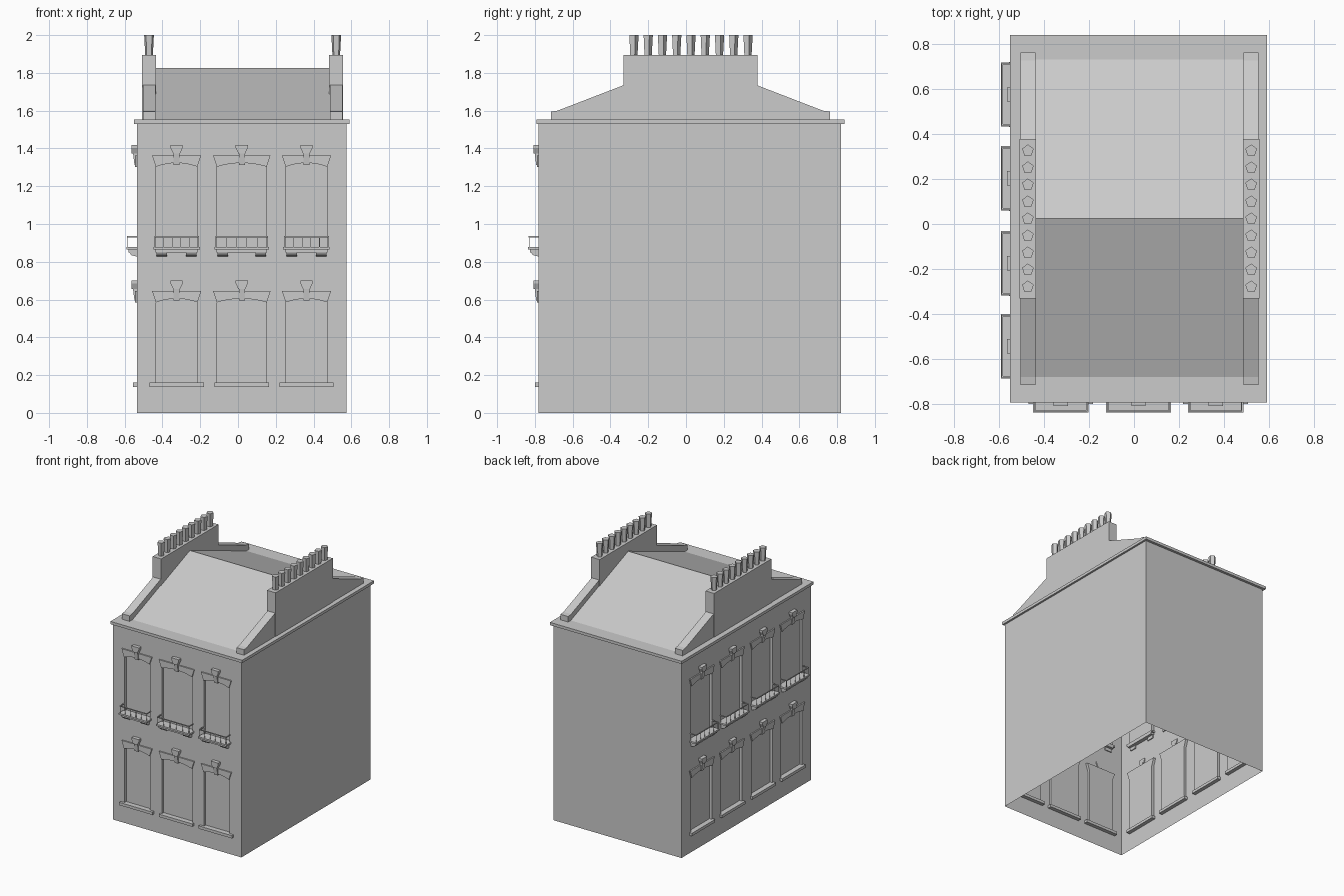
import bpy, bmesh, math
from mathutils import Matrix, Vector

cube = bpy.data.objects.get("Cube")
if cube:
    bpy.data.objects.remove(cube, do_unlink=True)

stone = bpy.data.materials.new("grey stone")
stone.use_nodes = True
GREY = (0.6, 0.6, 0.6, 1)
stone.diffuse_color = GREY
stone.node_tree.nodes["Principled BSDF"].inputs["Base Color"].default_value = GREY


def finish(name, bm, place=Matrix(), fix_normals=True):
    if fix_normals:
        bmesh.ops.recalc_face_normals(bm, faces=bm.faces)
    bm.transform(place)
    mesh = bpy.data.meshes.new(name)
    bm.to_mesh(mesh)
    bm.free()
    mesh.materials.append(stone)
    obj = bpy.data.objects.new(name, mesh)
    bpy.context.collection.objects.link(obj)
    return obj


def prism(name, points, vec, place=Matrix()):
    """Flat outline pushed along a vector."""
    bm = bmesh.new()
    face = bm.faces.new([bm.verts.new(p) for p in points])
    new = bmesh.ops.extrude_face_region(bm, geom=[face], use_keep_orig=True)["geom"]
    bmesh.ops.translate(bm, vec=vec, verts=[v for v in new if isinstance(v, bmesh.types.BMVert)])
    return finish(name, bm, place)


def box(name, x0, x1, y0, y1, z0, z1, place=Matrix()):
    return prism(name, [(x0, y0, z0), (x1, y0, z0), (x1, y1, z0), (x0, y1, z0)],
                 (0, 0, z1 - z0), place)


# Main sizes
LEFT, RIGHT, FRONT, BACK, EAVES = -0.535, 0.575, -0.78, 0.82, 1.53
STOREYS = [(0.16, 0.605), (0.875, 1.325)]
DEPTH = 0.02


def window_wall(name, x0, x1, windows, place):
    """Open sheet wall facing local -y with recessed window panes."""
    xs = [x0] + [c + s * w for c, w in windows for s in (-1, 1)] + [x1]
    zs = [0] + [z for storey in STOREYS for z in storey] + [EAVES]
    bm = bmesh.new()
    grid = [[bm.verts.new((x, 0, z)) for x in xs] for z in zs]
    panes = []
    for j in range(len(zs) - 1):
        for i in range(len(xs) - 1):
            face = bm.faces.new((grid[j][i], grid[j][i + 1], grid[j + 1][i + 1], grid[j + 1][i]))
            if i % 2 and j % 2:
                panes.append(face)
    for face in bmesh.ops.extrude_discrete_faces(bm, faces=panes)["faces"]:
        bmesh.ops.translate(bm, vec=(0, DEPTH, 0), verts=face.verts)
    finish(name, bm, place, False)


def lintel(c, w, z, place):
    """Splayed flat arch with a bracket keystone."""
    arc = [(c + w * t / 4, -0.01, z + 0.02 * (1 - (t / 4) ** 2)) for t in range(-4, 5)]
    top = [(c + w + 0.02, -0.01, z + 0.06), (c - w - 0.02, -0.01, z + 0.06)]
    prism("window_lintel", arc + top, (0, 0.03, 0), place)
    prism("keystone", [(c - 0.016, 0.01, z + 0.01), (c - 0.016, -0.013, z + 0.01),
                       (c - 0.016, -0.022, z + 0.08), (c - 0.016, 0.01, z + 0.08)],
          (0.032, 0, 0), place)
    prism("keystone_cap", [(c - 0.018, -0.028, z + 0.07), (c + 0.018, -0.028, z + 0.07),
                           (c + 0.032, -0.028, z + 0.1), (c + 0.032, -0.028, z + 0.115),
                           (c - 0.032, -0.028, z + 0.115), (c - 0.032, -0.028, z + 0.1)],
          (0, 0.035, 0), place)


def balcony(c, w, place):
    """Slab on two brackets with a thin railing."""
    out = -0.056
    box("balcony_slab", c - w, c + w, out, 0.03, 0.865, 0.878, place)
    box("balcony_moulding", c - w + 0.012, c + w - 0.012, out + 0.01, 0.03, 0.85, 0.865, place)
    for s in (-1, 1):
        x = c + s * (w - 0.045)
        prism("balcony_bracket", [(x - 0.028, 0.01, 0.85), (x - 0.028, -0.04, 0.85),
                                  (x - 0.028, -0.03, 0.835), (x - 0.028, 0.01, 0.825)],
              (0.056, 0, 0), place)
    r, t = w - 0.008, 0.003
    box("front_rail", c - r, c + r, out + 0.003, out + 0.009, 0.929, 0.936, place)
    for s in (-1, 1):
        x = c + s * r
        box("side_rail", x - t, x + t, out + 0.003, 0, 0.929, 0.936, place)
    for i in range(6):
        x = c - r + 2 * r * i / 5
        box("rail_post", x - t / 2, x + t / 2, out + 0.004, out + 0.007, 0.878, 0.93, place)


# Street walls with their windows
front_place = Matrix.Translation((0, FRONT, 0))
side_place = Matrix.Translation((LEFT, 0, 0)) @ Matrix.Rotation(-math.pi / 2, 4, 'Z')
front_windows = [(-0.325, 0.11), (0.02, 0.132), (0.3625, 0.11)]
side_windows = [(y, 0.13) for y in (-0.575, -0.2025, 0.175, 0.5425)]
for name, x0, x1, windows, place in (
        ("front_wall", LEFT, RIGHT, front_windows, front_place),
        ("right_wall", -BACK, -FRONT, side_windows, side_place)):
    window_wall(name, x0, x1, windows, place)
    for c, w in windows:
        box("window_sill", c - 0.144, c + 0.144, -0.02, 0.03, 0.138, 0.16, place)
        balcony(c, w + 0.013, place)
        for z in (0.585, 1.303):
            lintel(c, w, z, place)

# Plain party walls, open underneath
bm = bmesh.new()
low = [bm.verts.new(p) for p in ((RIGHT, FRONT, 0), (RIGHT, BACK, 0), (LEFT, BACK, 0))]
high = [bm.verts.new((v.co.x, v.co.y, EAVES)) for v in low]
for i in range(2):
    bm.faces.new((low[i], low[i + 1], high[i + 1], high[i]))
finish("plain_walls", bm, fix_normals=False)

# Cornice and pitched roof
box("cornice", LEFT - 0.015, RIGHT + 0.015, FRONT - 0.012, BACK + 0.02, EAVES, 1.552)
prism("roof", [(-0.44, -0.685, 1.55), (-0.44, 0.025, 1.826), (-0.44, 0.735, 1.55)], (0.93, 0, 0))

# Gable parapets, chimney stacks and pots
for x in (-0.471, 0.52):
    wing = [(-0.715, 1.55), (-0.715, 1.595), (-0.68, 1.6), (-0.33, 1.735),
            (0.375, 1.735), (0.725, 1.6), (0.762, 1.595), (0.762, 1.55)]
    prism("gable_parapet", [(x - 0.033, y, z) for y, z in wing], (0.066, 0, 0))
    box("chimney_stack", x - 0.037, x + 0.037, -0.33, 0.378, 1.55, 1.895)
    for i in range(9):
        bm = bmesh.new()
        bmesh.ops.create_cone(bm, cap_ends=True, segments=5, radius1=0.021, radius2=0.027, depth=0.11)
        finish("chimney_pot", bm, Matrix.Translation((x, -0.278 + 0.0755 * i, 1.945)))
